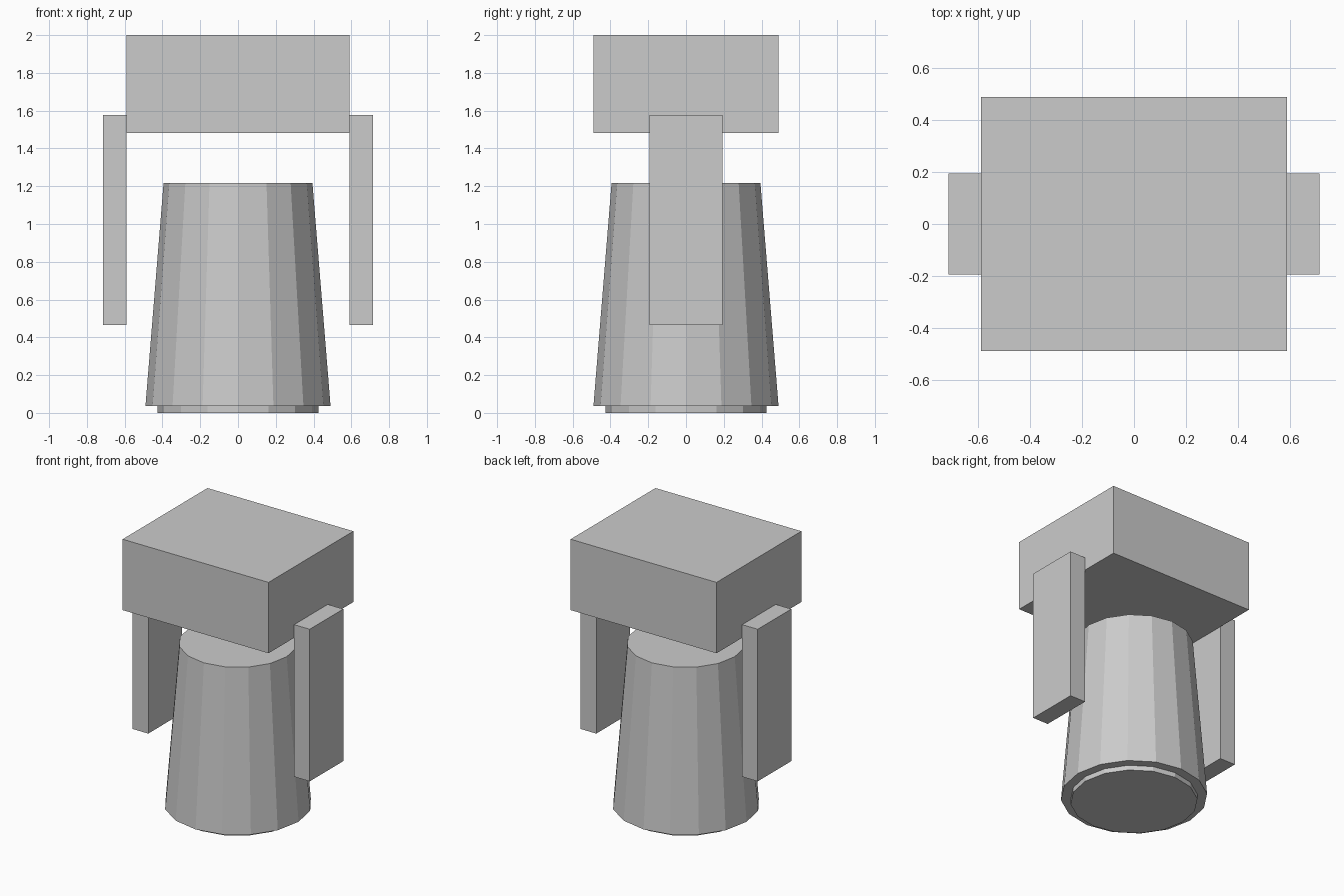
import bpy

if "Cube" in bpy.data.objects:
    bpy.data.objects.remove(bpy.data.objects["Cube"])


def box(name, center, size):
    bpy.ops.mesh.primitive_cube_add(size=1, location=center)
    ob = bpy.context.object
    ob.name = name
    ob.scale = size
    bpy.ops.object.transform_apply(location=False, rotation=False, scale=True)
    return ob


def tapered(name, r_bottom, r_top, z0, z1, sides=16):
    bpy.ops.mesh.primitive_cone_add(vertices=sides, radius1=r_bottom, radius2=r_top,
                                    depth=z1 - z0, location=(0, 0, (z0 + z1) / 2))
    bpy.context.object.name = name


# Base disc and tapered body
tapered("base_disc", 0.425, 0.425, 0.0, 0.036)
tapered("body", 0.49, 0.394, 0.036, 1.217)

# Floating block head
box("head", (0, 0, 1.741), (1.18, 0.98, 0.518))

# Slab arms on both sides of the head
for side, label in ((-1, "left"), (1, "right")):
    box(f"{label}_arm", (side * 0.653, 0, 1.022), (0.126, 0.388, 1.112))
